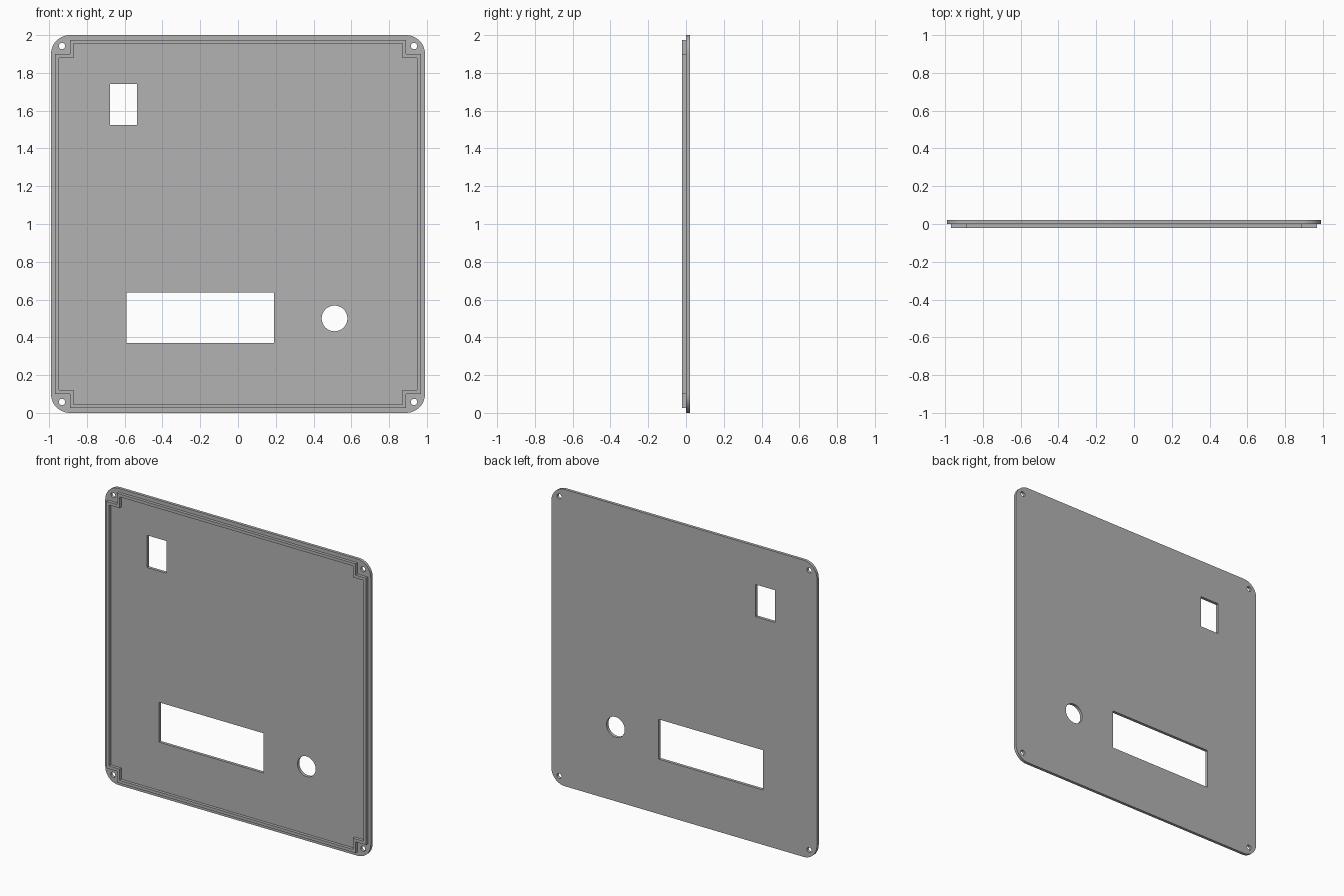
import bpy, bmesh
from math import sin, cos, pi, radians

cube = bpy.data.objects.get("Cube")
if cube:
    bpy.data.objects.remove(cube, do_unlink=True)

grey = bpy.data.materials.new("panel_grey")
grey.use_nodes = True
grey.diffuse_color = (0.45, 0.45, 0.45, 1)
grey.node_tree.nodes["Principled BSDF"].inputs["Base Color"].default_value = grey.diffuse_color

MID = 1.0          # height of the panel centre
HALF = 0.02        # thickness of each layer


def arc(x, z, r, start, end, steps):
    return [(x + r * cos(start + (end - start) * i / steps),
             z + r * sin(start + (end - start) * i / steps)) for i in range(steps + 1)]


def circle(x, z, r, steps):
    return arc(x, z, r, 0, 2 * pi, steps)[:-1]


def rect(x0, x1, z0, z1):
    return [(x0, z0), (x1, z0), (x1, z1), (x0, z1)]


def rounded_rect(w, h, r):
    pts = []
    for k, (sx, sz) in enumerate([(1, 1), (-1, 1), (-1, -1), (1, -1)]):
        pts += arc(sx * (w - r), MID + sz * (h - r), r, k * pi / 2, (k + 1) * pi / 2, 12)
    return pts


def notched_rect(w, h, nx, nz):
    """Rectangle with a square step cut from every corner."""
    a, b, c = (w, nz), (nx, nz), (nx, h)
    pts = []
    for sx, sz, order in [(1, 1, (a, b, c)), (-1, 1, (c, b, a)),
                          (-1, -1, (a, b, c)), (1, -1, (c, b, a))]:
        pts += [(sx * x, MID + sz * z) for x, z in order]
    return pts


def extrude_outline(name, loops, y0, y1):
    """Fill the first outline, leave the others open, and extrude along y."""
    curve = bpy.data.curves.new(name + "_outline", "CURVE")
    curve.dimensions = "2D"
    curve.fill_mode = "BOTH"
    curve.extrude = (y1 - y0) / 2
    for pts in loops:
        spline = curve.splines.new("POLY")
        spline.points.add(len(pts) - 1)
        for p, (x, z) in zip(spline.points, pts):
            p.co = (x, z, 0, 1)
        spline.use_cyclic_u = True
    temp = bpy.data.objects.new(name + "_outline", curve)
    bpy.context.collection.objects.link(temp)
    bpy.context.view_layer.update()
    mesh = bpy.data.meshes.new_from_object(
        temp.evaluated_get(bpy.context.evaluated_depsgraph_get()))
    bpy.data.objects.remove(temp, do_unlink=True)

    bm = bmesh.new()
    bm.from_mesh(mesh)
    bmesh.ops.remove_doubles(bm, verts=bm.verts, dist=0.0001)
    for v in bm.verts:      # stand the flat shape upright
        x, z, d = v.co
        v.co = (x, (y0 + y1) / 2 - d, z)
    bmesh.ops.recalc_face_normals(bm, faces=bm.faces)
    bm.to_mesh(mesh)
    bm.free()
    mesh.name = name
    mesh.materials.clear()
    mesh.materials.append(grey)
    obj = bpy.data.objects.new(name, mesh)
    bpy.context.collection.objects.link(obj)
    bpy.ops.object.select_all(action="DESELECT")
    obj.select_set(True)
    bpy.context.view_layer.objects.active = obj
    bpy.ops.object.shade_smooth_by_angle(angle=radians(30))
    return obj


# Cover plate with display window, switch slot, round hole and screw holes
screw_holes = [circle(sx * 0.932, MID + sz * 0.942, 0.017, 20)
               for sx in (-1, 1) for sz in (-1, 1)]
extrude_outline("cover_plate", [
    rounded_rect(0.99, 1.0, 0.1),
    rect(-0.59, 0.19, 0.37, 0.638),
    rect(-0.677, -0.534, 1.523, 1.74),
    circle(0.511, 0.5, 0.068, 40),
] + screw_holes, 0, HALF)

# Thin locating lip stepping around the screw corners
extrude_outline("locating_lip", [
    notched_rect(0.968, 0.975, 0.89, 0.899),
    notched_rect(0.948, 0.955, 0.87, 0.879),
], -HALF, 0)
